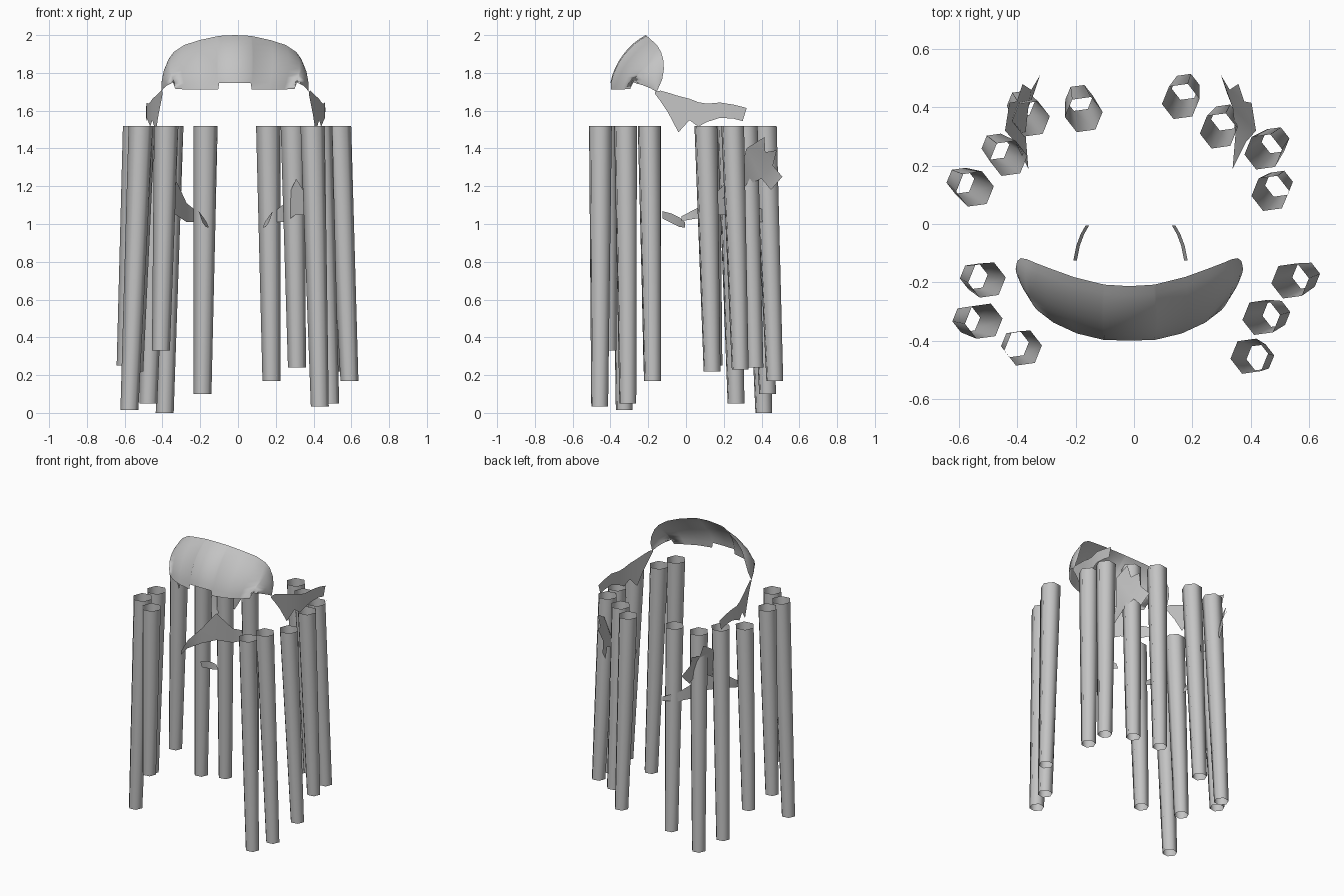
import bpy, math
from mathutils import Vector

CX = -0.012  # symmetry plane of the shell and strips
grey = bpy.data.materials.new("grey")
grey.diffuse_color = (0.55, 0.55, 0.55, 1)


def make(name, verts, faces, smooth=True):
    me = bpy.data.meshes.new(name)
    me.from_pydata(verts, [], faces)
    me.materials.append(grey)
    for p in me.polygons:
        p.use_smooth = smooth
    me.update()
    ob = bpy.data.objects.new(name, me)
    bpy.context.collection.objects.link(ob)
    return ob


def sides(name, pts, faces):
    """Make a left and a right copy of a sheet given with x measured from the symmetry plane."""
    for label, s in (("left", -1), ("right", 1)):
        fs = faces if s > 0 else [f[::-1] for f in faces]
        make(f"{label}_{name}", [(CX + s * x, y, z) for x, y, z in pts], fs)


def interp(keys, t):
    """Piecewise linear lookup."""
    for (a, va), (b, vb) in zip(keys, keys[1:]):
        if t <= b:
            return va + (vb - va) * max(0, (t - a) / (b - a))
    return keys[-1][1]


# Hanging tubes: open, six sided, tapered, splayed outwards
TOP = 1.52
tubes = [  # top x, top y, bottom x, bottom y, bottom z
    (.535, -.195, .590, -.177, .17),
    (.436, -.320, .488, -.308, .05),
    (.395, -.453, .433, -.457, .035),
    (.467, .105, .497, .138, .22),
    (.443, .247, .485, .287, .23),
    (.290, .319, .312, .365, .24),
    (.160, .420, .177, .470, .17),
    (-.545, .120, -.595, .148, .25),
    (-.430, .225, -.475, .265, .05),
    (-.353, .360, -.388, .412, .0),
    (-.172, .375, -.188, .432, .10),
    (-.504, -.192, -.549, -.180, .22),
    (-.515, -.333, -.575, -.327, .015),
    (-.380, -.425, -.408, -.412, .33),
]
for i, (tx, ty, bx, by, bz) in enumerate(tubes):
    ring = [math.radians(60 * k + 8) for k in range(6)]
    vs = [(bx + .048 * math.cos(a), by + .048 * math.sin(a), bz) for a in ring]
    vs += [(tx + .065 * math.cos(a), ty + .065 * math.sin(a), TOP) for a in ring]
    make(f"tube_{i + 1}", vs, [(k, (k + 1) % 6, (k + 1) % 6 + 6, k + 6) for k in range(6)])

# Curved visor shell: columns from a notched lower edge to an arched upper edge
half = [
    ((0, -.400, 1.747), (0, -.213, 2.0)),
    ((.083, -.397, 1.747), (.083, -.208, 1.996)),
    ((.089, -.397, 1.712), (.089, -.207, 1.995)),
    ((.180, -.375, 1.712), (.190, -.182, 1.973)),
    ((.260, -.338, 1.712), (.270, -.153, 1.947)),
    ((.316, -.295, 1.716), (.325, -.132, 1.910)),
    ((.321, -.288, 1.752), (.350, -.121, 1.875)),
    ((.358, -.230, 1.735), (.372, -.117, 1.820)),
    ((.378, -.187, 1.718), (.383, -.126, 1.765)),
    ((.389, -.155, 1.700), (.389, -.153, 1.705)),
]
cols = [[Vector((-p[0], p[1], p[2])) for p in c] for c in half[:0:-1]]
cols += [[Vector(p) for p in c] for c in half]
ROWS = 8
verts, faces = [], []
for low, up in cols:
    for r in range(ROWS + 1):
        t = r / ROWS
        p = low.lerp(up, t)
        out = (p - Vector((p.x * .35, -.08, 1.68))).normalized()
        p = p + out * .45 * t * (1 - t) * (up - low).length
        verts.append((p.x + CX - .004, p.y, min(p.z, 2.0)))
n = ROWS + 1
for c in range(len(cols) - 1):
    for r in range(ROWS):
        a = c * n + r
        faces.append((a, a + n, a + n + 1, a + 1))
make("visor_shell", verts, faces)

# Torn side strips running back from the visor: stations of y, lower z, upper z
bend = [(-.16, .387), (.03, .445), (.16, .473), (.33, .474)]
strip = [(-.165, 1.690, 1.700), (-.135, 1.650, 1.706), (-.095, 1.590, 1.695),
         (-.040, 1.485, 1.678), (.018, 1.550, 1.663), (.065, 1.515, 1.645),
         (.110, 1.540, 1.637), (.180, 1.562, 1.643), (.250, 1.558, 1.632),
         (.300, 1.545, 1.620), (.320, 1.610, 1.614)]
pts = [(interp(bend, y), y, z) for y, a, b in strip for z in (a, b)]
quads = [(2 * i, 2 * i + 2, 2 * i + 3, 2 * i + 1) for i in range(len(strip) - 1)]
sides("side_strip", pts, quads)

# Small curved slivers in the middle
sliver = [(.190, -.125, 1.030, 1.068), (.180, -.075, 1.005, 1.055),
          (.165, -.035, .985, 1.035), (.148, -.005, .980, 1.010)]
pts = [(x + o, y, z) for x, y, a, b in sliver for z, o in ((a, -.006), (b, .006))]
sides("sliver", pts, [(2 * i, 2 * i + 2, 2 * i + 3, 2 * i + 1) for i in range(3)])

# Lower ribbons sweeping to the back
ribbon = [(.420, -.025, 1.015, 1.040), (.424, .060, 1.030, 1.085),
          (.375, .145, 1.045, 1.150), (.320, .230, 1.050, 1.240),
          (.260, .330, 1.010, 1.110), (.210, .420, 1.010, 1.070),
          (.140, .480, 1.020, 1.050)]
pts = [(x, y, z) for x, y, a, b in ribbon for z in (a, b)]
sides("ribbon", pts, [(2 * i, 2 * i + 2, 2 * i + 3, 2 * i + 1) for i in range(6)])

# Jagged flags rising behind the ribbons
flag = [(.350, .190, 1.130), (.360, .310, 1.200), (.350, .400, 1.240),
        (.330, .450, 1.180), (.310, .510, 1.250), (.340, .460, 1.310),
        (.370, .480, 1.390), (.390, .420, 1.380), (.415, .415, 1.460),
        (.430, .320, 1.400), (.395, .280, 1.240)]
sides("flag", flag, [(0, 1, 10), (1, 2, 9, 10), (2, 3, 4, 5), (2, 5, 7, 9), (5, 6, 7), (7, 8, 9)])
